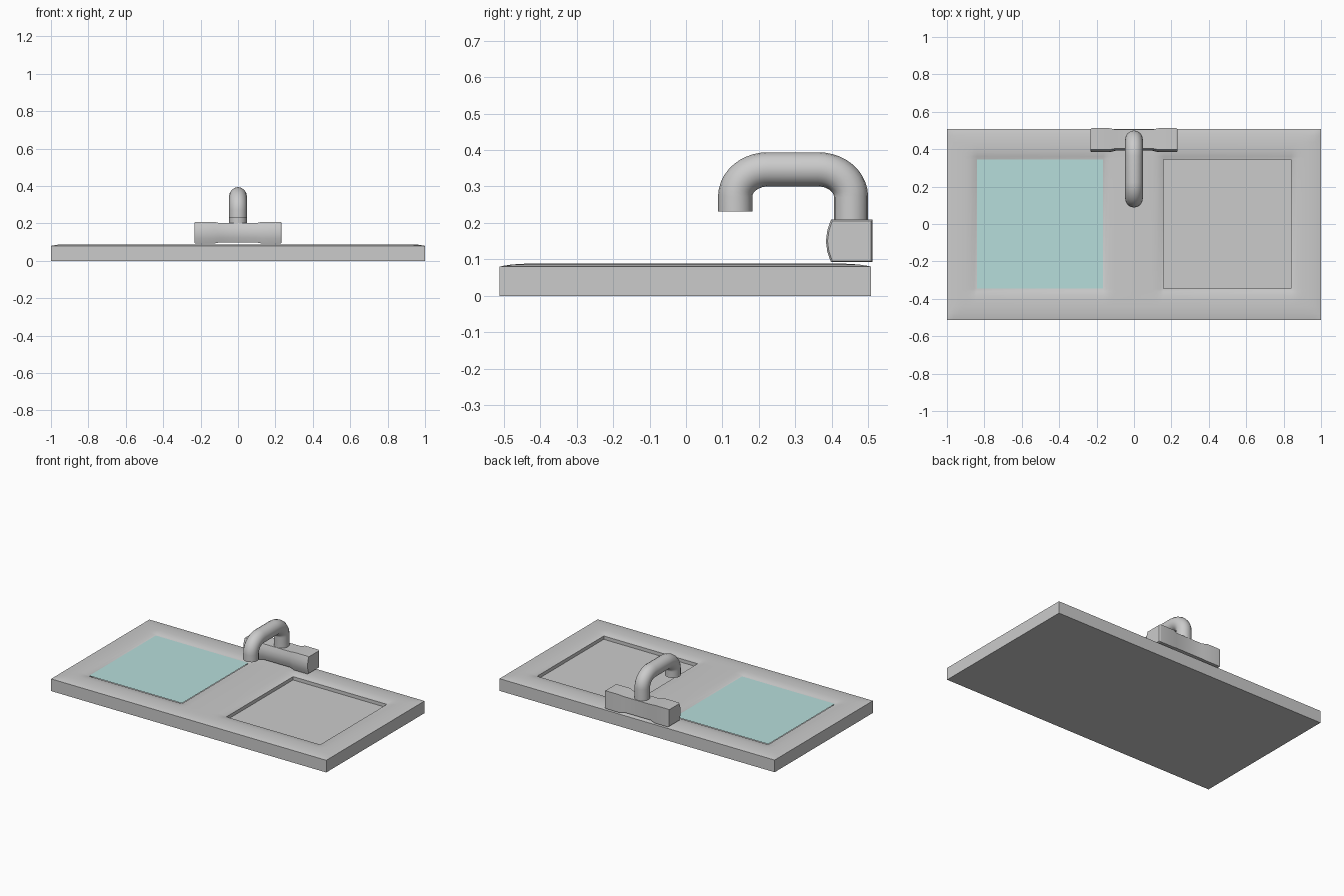
import bpy, bmesh, math

if "Cube" in bpy.data.objects:
    bpy.data.objects.remove(bpy.data.objects["Cube"])

TOP, EDGE, LIP, FLOOR, WATER = 0.088, 0.08, 0.077, 0.055, 0.08
X1, Y0, Y1 = 1.0, -0.512, 0.508
BASINS = [(-0.84, -0.165), (0.158, 0.84)]
BY = 0.346


def finish(name, bm, angle=35):
    bmesh.ops.recalc_face_normals(bm, faces=bm.faces)
    me = bpy.data.meshes.new(name)
    bm.to_mesh(me)
    bm.free()
    ob = bpy.data.objects.new(name, me)
    bpy.context.collection.objects.link(ob)
    smooth(ob, angle)
    return ob


def smooth(ob, angle):
    bpy.ops.object.select_all(action='DESELECT')
    ob.select_set(True)
    bpy.context.view_layer.objects.active = ob
    bpy.ops.object.shade_smooth_by_angle(angle=math.radians(angle))


def ease(d, width):
    t = min(max(d / width, 0), 1)
    return 1 - (1 - t) ** 2


def rim_height(x, y):
    d_out = min(X1 - abs(x), y - Y0, Y1 - y)
    d_in = min(math.hypot(max(a - x, x - b, 0), max(abs(y) - BY, 0)) for a, b in BASINS)
    return TOP - (TOP - EDGE) * (1 - ease(d_out, 0.07)) - (TOP - LIP) * (1 - ease(d_in, 0.06))


# Counter slab: softly rounded rim with two recessed basins
STEPS = (0, 0.015, 0.035, 0.06)
xs, ys = {0.0}, set()
for s in (-1, 1):
    xs |= {s * (X1 - d) for d in (0, 0.012, 0.035, 0.07)}
for a, b in BASINS:
    xs |= {a - d for d in STEPS} | {b + d for d in STEPS}
ys |= {Y0 + d for d in (0, 0.012, 0.035, 0.07)} | {Y1 - d for d in (0, 0.012, 0.035, 0.07)}
ys |= {s * (BY + d) for d in STEPS for s in (-1, 1)}
xs, ys = sorted(xs), sorted(ys)

bm = bmesh.new()
grid = [[bm.verts.new((x, y, rim_height(x, y))) for y in ys] for x in xs]
wells = []
for i in range(len(xs) - 1):
    for j in range(len(ys) - 1):
        f = bm.faces.new((grid[i][j], grid[i + 1][j], grid[i + 1][j + 1], grid[i][j + 1]))
        c = f.calc_center_median()
        if abs(c.y) < BY and any(a < c.x < b for a, b in BASINS):
            wells.append(f)
outer = [e for e in bm.edges if e.is_boundary]
# Basin walls and floors
ext = bmesh.ops.extrude_face_region(bm, geom=wells)['geom']
for v in ext:
    if isinstance(v, bmesh.types.BMVert):
        v.co.z = FLOOR
bmesh.ops.delete(bm, geom=[f for f in wells if f.is_valid], context='FACES')
# Outer sides and underside
ext = bmesh.ops.extrude_edge_only(bm, edges=outer)['geom']
for v in ext:
    if isinstance(v, bmesh.types.BMVert):
        v.co.z = 0
bmesh.ops.contextual_create(bm, geom=[e for e in ext if isinstance(e, bmesh.types.BMEdge)])
finish("sink_slab", bm)

# Water sheet in the left basin
bm = bmesh.new()
a, b = BASINS[0]
bm.faces.new([bm.verts.new(p) for p in
              ((a, -BY, WATER), (b, -BY, WATER), (b, BY, WATER), (a, BY, WATER))])
water = finish("water", bm)
mat = bpy.data.materials.new("water_blue")
mat.diffuse_color = (0.47, 0.73, 0.71, 1)
mat.use_nodes = True
mat.node_tree.nodes["Principled BSDF"].inputs["Base Color"].default_value = mat.diffuse_color
water.data.materials.append(mat)

# Tap body: bulged block lofted along x, waisted in the middle
PROFILE = [(0.512, 0.092), (0.512, 0.209), (0.398, 0.209), (0.388, 0.18),
           (0.384, 0.15), (0.388, 0.12), (0.398, 0.092)]
HALF = [(0.233, 0.93), (0.226, 1.0), (0.13, 1.0), (0.098, 0.88)]
sections = [(-x, s) for x, s in HALF] + [(x, s) for x, s in reversed(HALF)]
bm = bmesh.new()
rings = [[bm.verts.new((x, 0.45 + (y - 0.45) * s, 0.15 + (z - 0.15) * s)) for y, z in PROFILE]
         for x, s in sections]
n = len(PROFILE)
for r0, r1 in zip(rings, rings[1:]):
    for k in range(n):
        bm.faces.new((r0[k], r0[(k + 1) % n], r1[(k + 1) % n], r1[k]))
bm.faces.new(rings[0])
bm.faces.new(rings[-1])
finish("tap_body", bm, 30)


# Spout: round tube swept along an arched path
def bend(cy, cz, ry, rz, a0, a1, n=10):
    angs = [math.radians(a0 + (a1 - a0) * i / n) for i in range(n + 1)]
    return [(cy + ry * math.cos(t), cz + rz * math.sin(t)) for t in angs]


path = [(0.453, 0.18)] + bend(0.363, 0.272, 0.09, 0.075, 0, 90)
path += bend(0.225, 0.272, 0.09, 0.075, 90, 180) + [(0.135, 0.231)]
cu = bpy.data.curves.new("spout", 'CURVE')
cu.dimensions = '3D'
cu.bevel_depth = 0.047
cu.bevel_resolution = 6
cu.use_fill_caps = True
sp = cu.splines.new('POLY')
sp.points.add(len(path) - 1)
for p, (y, z) in zip(sp.points, path):
    p.co = (0, y, z, 1)
spout = bpy.data.objects.new("spout", cu)
bpy.context.collection.objects.link(spout)
bpy.ops.object.select_all(action='DESELECT')
spout.select_set(True)
bpy.context.view_layer.objects.active = spout
bpy.ops.object.convert(target='MESH')
smooth(bpy.context.view_layer.objects.active, 40)
